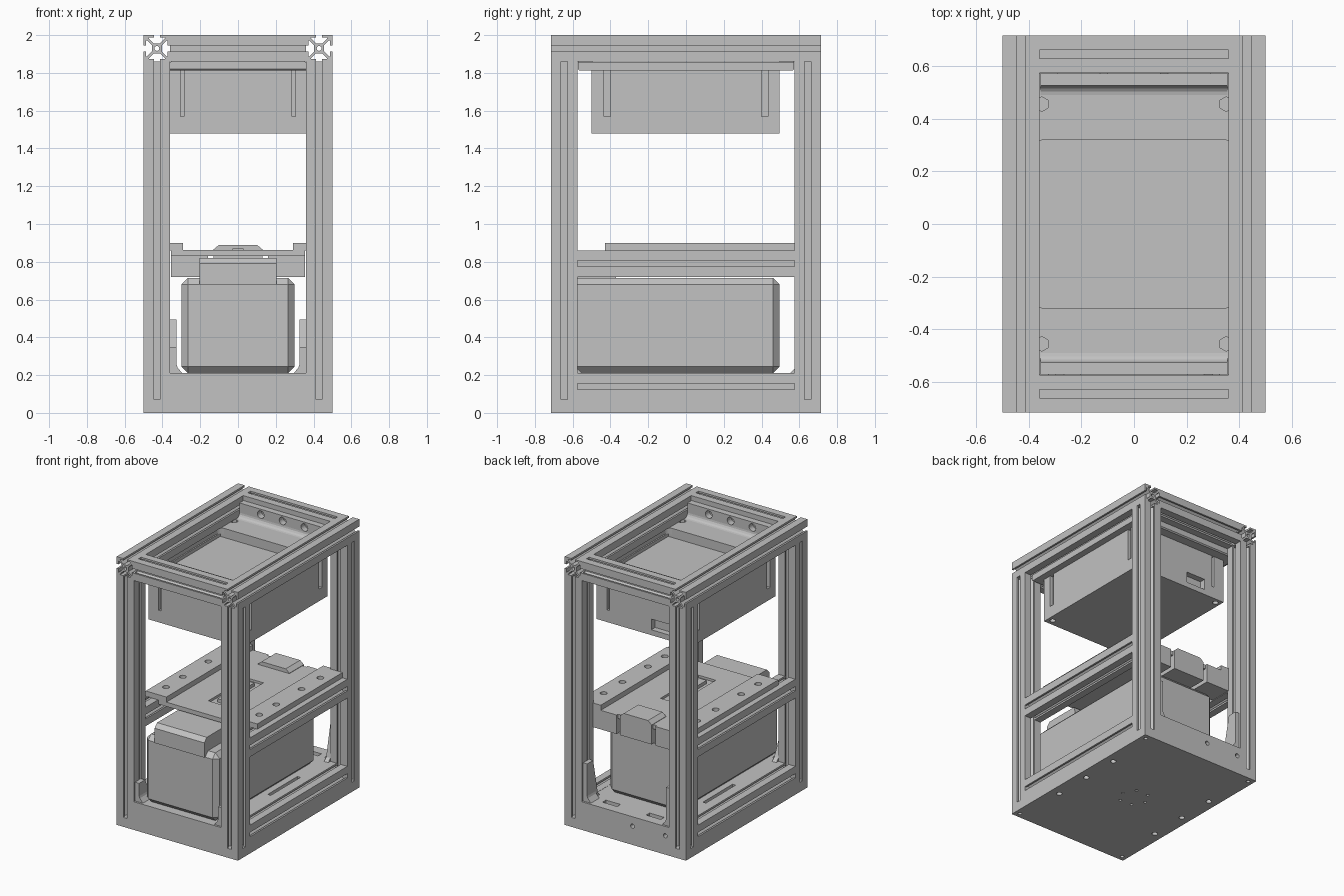
import bpy, bmesh, math
from mathutils import Matrix, Vector

if "Cube" in bpy.data.objects:
    bpy.data.objects.remove(bpy.data.objects["Cube"])

grey = bpy.data.materials.new("plain grey")
grey.use_nodes = True
grey.diffuse_color = (0.54, 0.54, 0.54, 1)
grey.node_tree.nodes["Principled BSDF"].inputs["Base Color"].default_value = grey.diffuse_color


def finish(name, bm):
    bmesh.ops.recalc_face_normals(bm, faces=bm.faces)
    mesh = bpy.data.meshes.new(name)
    bm.to_mesh(mesh)
    bm.free()
    mesh.materials.append(grey)
    ob = bpy.data.objects.new(name, mesh)
    bpy.context.collection.objects.link(ob)
    return ob


def add_box(bm, x, y, z):
    mid = Vector([(a + b) / 2 for a, b in (x, y, z)])
    size = Vector([b - a for a, b in (x, y, z)])
    m = Matrix.Translation(mid) @ Matrix.Diagonal((*size, 1))
    bmesh.ops.create_cube(bm, size=1, matrix=m)


def add_hole(bm, pos, radius, depth, axis="Z", sides=20):
    turn = {"Y": Matrix.Rotation(math.pi / 2, 4, "X"), "Z": Matrix()}[axis]
    bmesh.ops.create_cone(bm, cap_ends=True, segments=sides, radius1=radius, radius2=radius,
                          depth=depth, matrix=Matrix.Translation(pos) @ turn)


def box(name, x, y, z, bevel=0):
    bm = bmesh.new()
    add_box(bm, x, y, z)
    if bevel:
        bmesh.ops.bevel(bm, geom=bm.edges[:], offset=bevel, segments=1, affect="EDGES")
    return finish(name, bm)


def prism(name, points, axis, start, end):
    """Extrude a 2D outline along an axis."""
    place = {"X": lambda a, b: (start, a, b), "Y": lambda a, b: (a, start, b),
             "Z": lambda a, b: (a, b, start)}[axis]
    bm = bmesh.new()
    face = bm.faces.new([bm.verts.new(place(*p)) for p in points])
    new = bmesh.ops.extrude_face_region(bm, geom=[face])["geom"]
    shift = Vector([(end - start) * (axis == c) for c in "XYZ"])
    bmesh.ops.translate(bm, verts=[v for v in new if isinstance(v, bmesh.types.BMVert)], vec=shift)
    return finish(name, bm)


def cut(ob, bm):
    cutter = finish("cutter", bm)
    cutter.hide_render = True
    mod = ob.modifiers.new("cut", "BOOLEAN")
    mod.object, mod.operation, mod.solver = cutter, "DIFFERENCE", "EXACT"
    bpy.context.view_layer.objects.active = ob
    bpy.ops.object.modifier_apply(modifier=mod.name)
    bpy.data.objects.remove(cutter)


# Slotted extrusion cross-section: one side, turned four times
H = 0.0705
half = [(-H, -H), (-0.016, -H), (-0.016, -0.057), (-0.042, -0.057), (-0.042, -0.052), (-0.016, -0.026)]
side = half + [(-a, b) for a, b in reversed(half[1:])]


def rail(name, axis, u, v, start, end, bore=False):
    outline = []
    for k in range(4):
        c, s = (1, 0, -1, 0)[k], (0, 1, 0, -1)[k]
        outline += [(u + a * c - b * s, v + a * s + b * c) for a, b in side]
    ob = prism(name, outline, axis, start, end)
    if bore:
        bm = bmesh.new()
        add_hole(bm, (u, 0, v), 0.013, 3, "Y", 12)
        cut(ob, bm)


X, Y, IN, INY = 0.4295, 0.6445, 0.359, 0.574

# Frame
for sx, sn in ((-1, "right"), (1, "left")):
    for sy, fn in ((-1, "front"), (1, "back")):
        rail(f"{fn}_{sn}_post", "Z", sx * X, sy * Y, 0.07, 1.859)
    rail(f"{sn}_top_rail", "Y", sx * X, 1.9295, -0.715, 0.715, True)
    rail(f"{sn}_middle_rail", "Y", sx * X, 0.79, -INY, INY)
    rail(f"{sn}_bottom_rail", "Y", sx * X, 0.1405, -INY, INY)
for sy, fn in ((-1, "front"), (1, "back")):
    rail(f"{fn}_top_rail", "X", sy * Y, 1.9295, -IN, IN)

# Base plate with screw holes
base = box("base_plate", (-0.5, 0.5), (-0.715, 0.715), (0, 0.07))
bm = bmesh.new()
for sx in (-1, 1):
    for y in (-0.29, 0, 0.29):
        add_hole(bm, (sx * 0.43, y, 0), 0.02, 0.08)
    for sy in (-1, 1):
        add_hole(bm, (sx * 0.46, sy * 0.675, 0), 0.014, 0.08)
for k in range(6):
    a = k * math.pi / 3
    add_hole(bm, (0.1 * math.cos(a), 0.1 * math.sin(a), 0), 0.01, 0.08, sides=12)
cut(base, bm)

# Base body with end holes and floor slots
body = box("base_body", (-IN, IN), (-0.715, 0.715), (0.07, 0.21))
bm = bmesh.new()
for x in (-0.33, -0.06):
    add_hole(bm, (x, 0.715, 0.14), 0.016, 0.1, "Y")
for sx in (-1, 1):
    add_box(bm, sorted((sx * 0.315, sx * 0.34)), (-0.1, 0.25), (0.17, 0.25))
    add_box(bm, sorted((sx * 0.12, sx * 0.24)), (0.6, 0.64), (0.17, 0.25))
cut(body, bm)

# Thin gussets beside the posts, with a sloping inner edge and a foot
for sx, sn in ((-1, "right"), (1, "left")):
    for fn, sy, top in (("front", -1, 0.35), ("back", 1, 0.495)):
        pts = [(0.7, 0.21), (0.7, top), (0.63, top), (0.575, 0.235), (0.55, 0.21)]
        prism(f"{fn}_{sn}_gusset", [(sy * a, b) for a, b in pts], "X", sx * 0.325, sx * 0.36)
        foot = [(0.33, 0.21), (0.33, 0.27), (0.32, 0.24), (0.295, 0.21)]
        prism(f"{fn}_{sn}_gusset_foot", [(sx * a, b) for a, b in foot], "Y", sy * 0.6, sy * 0.7)

# Lower housing with a raised hump
box("lower_housing", (-0.3, 0.3), (-0.68, 0.495), (0.21, 0.715), 0.035)
hump = [(-0.69, 0.68), (-0.69, 0.79), (-0.66, 0.82), (-0.4, 0.82), (-0.36, 0.68)]
prism("housing_hump", hump, "X", -0.205, 0.205)

# Work table on the middle rails: deck with raised side strips
outline = [(0.46, 0.861), (0.46, 0.9), (0.29, 0.9), (0.29, 0.862)]
under = [(-0.355, 0.83), (0.355, 0.83), (0.355, 0.861)]
table = prism("work_table", under + outline + [(-a, b) for a, b in reversed(outline)] + [(-0.355, 0.861)],
              "Y", -0.43, INY)
bm = bmesh.new()
add_box(bm, (-0.07, 0.07), (-0.25, 0.2), (0.845, 0.95))
for sx in (-1, 1):
    for y in (-0.3, -0.1, 0.2, 0.42):
        add_hole(bm, (sx * 0.385, y, 0.9), 0.024, 0.06)
cut(table, bm)
box("table_slider", (-0.03, 0.03), (-0.2, 0.15), (0.84, 0.87))

# Thick back edge of the table, in three blocks parted by slits
mid_block = [(-0.13, 0.72), (0.13, 0.72), (0.13, 0.865), (0.1, 0.89), (-0.1, 0.89), (-0.13, 0.865)]
prism("table_back_middle", mid_block, "Y", 0.42, 0.59)
for sx, sn in ((-1, "right"), (1, "left")):
    block = [(0.16, 0.72), (0.355, 0.72), (0.355, 0.9), (0.29, 0.9), (0.29, 0.862), (0.16, 0.862)]
    prism(f"table_back_{sn}", [(sx * a, b) for a, b in block], "Y", 0.42, 0.59)

# Upper housing: corner grooves, screw holes and a port
upper = box("upper_housing", (-0.39, 0.39), (-0.5, 0.495), (1.48, 1.815))
bm = bmesh.new()
add_box(bm, (-0.22, -0.06), (0.45, 0.55), (1.52, 1.6))
add_box(bm, (-0.37, 0.37), (-0.32, 0.32), (1.79, 1.85))
for sx in (-1, 1):
    for sy in (-1, 1):
        add_box(bm, sorted((sx * 0.365, sx * 0.43)), sorted((sy * 0.4, sy * 0.435)), (1.57, 1.85))
        add_box(bm, sorted((sx * 0.285, sx * 0.305)), sorted((sy * 0.47, sy * 0.55)), (1.57, 1.85))
        add_hole(bm, (sx * 0.35, sy * 0.455, 1.48), 0.02, 0.06)
cut(upper, bm)

# Flange under the top rails, with a rounded opening and nut pockets
edge = [(0.572, 1.858), (0.572, 1.82), (0.564, 1.812)]
flange = prism("housing_flange", edge + [(-a, b) for a, b in reversed(edge)], "X", -0.44, 0.44)
bm = bmesh.new()
add_box(bm, (-0.38, 0.38), (-0.32, 0.32), (1.75, 1.9))
bmesh.ops.bevel(bm, geom=[e for e in bm.edges if abs(e.verts[0].co.z - e.verts[1].co.z) > 0.1],
                offset=0.04, segments=4, profile=0.5, affect="EDGES")
for sx in (-1, 1):
    for sy in (-1, 1):
        add_hole(bm, (sx * 0.35, sy * 0.455, 1.858), 0.028, 0.05, sides=6)
cut(flange, bm)

# Upright lips with a rounded foot and three holes each
fillet = [(0.49 + 0.035 * math.sin(a), 1.893 - 0.035 * math.cos(a)) for a in (0, 0.4, 0.8, 1.2, 1.57)]
for sy, fn in ((-1, "front"), (1, "back")):
    pts = fillet + [(0.525, 1.965), (0.572, 1.965), (0.572, 1.857)]
    lip = prism(f"{fn}_lip", [(sy * a, b) for a, b in pts], "X", -0.355, 0.355)
    bm = bmesh.new()
    for x in (-0.18, 0, 0.18):
        add_hole(bm, (x, sy * 0.545, 1.925), 0.028, 0.1, "Y")
    cut(lip, bm)
